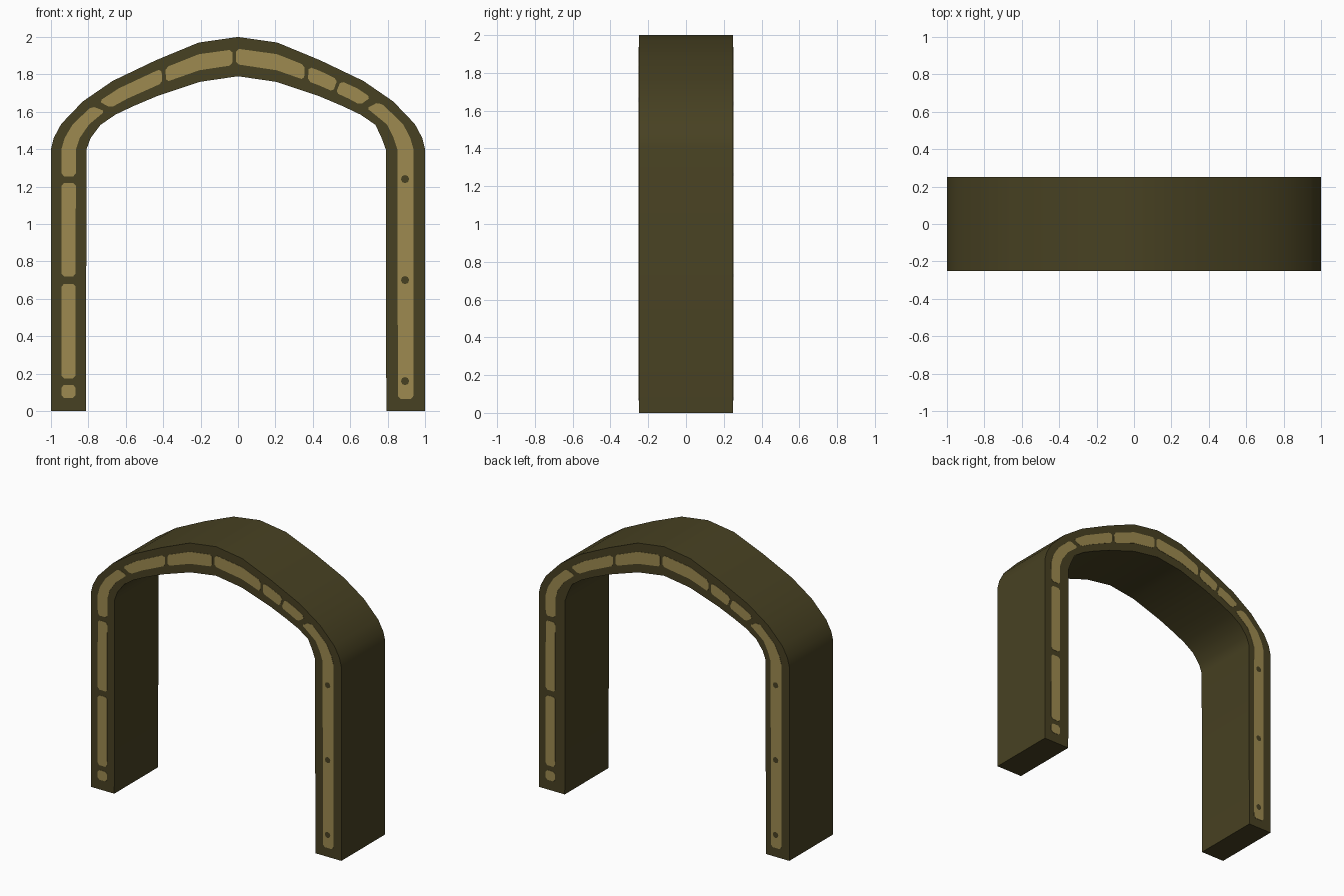
import bpy, math
from mathutils import Vector

if "Cube" in bpy.data.objects:
    bpy.data.objects.remove(bpy.data.objects["Cube"])

# Paired outer / inner stations (x, z) of the left half, foot to crown
HALF = [((-1, 0), (-.813, 0)), ((-1, 1.4), (-.81, 1.4)),
        ((-.985, 1.46), (-.788, 1.46)), ((-.945, 1.535), (-.735, 1.53)),
        ((-.83, 1.655), (-.655, 1.585)), ((-.67, 1.765), (-.56, 1.63)),
        ((-.44, 1.875), (-.43, 1.685)), ((-.21, 1.97), (-.205, 1.76)),
        ((0, 2), (0, 1.79))]
OUT = [Vector(o) for o, i in HALF]
INN = [Vector(i) for o, i in HALF]
flip = lambda v: Vector((-v.x, v.y))
OUT += [flip(v) for v in reversed(OUT[:-1])]
INN += [flip(v) for v in reversed(INN[:-1])]
for v in INN[-3:]:      # the right leg is a touch thicker
    v.x -= .02
MID = [(a + b) / 2 for a, b in zip(OUT, INN)]
D = .25  # half depth


def material(name, rgb):
    m = bpy.data.materials.new(name)
    m.diffuse_color = (*rgb, 1)
    m.use_nodes = True
    m.node_tree.nodes["Principled BSDF"].inputs["Base Color"].default_value = m.diffuse_color
    return m


OLIVE = material("dark olive", (.064, .053, .016))
TAN = material("tan", (.34, .255, .08))


def make(name, verts, faces, mat):
    me = bpy.data.meshes.new(name)
    me.from_pydata(verts, [], faces)
    me.materials.append(mat)
    ob = bpy.data.objects.new(name, me)
    bpy.context.collection.objects.link(ob)
    return ob


def sweep(name, sections, mat):
    """Join four-cornered sections into a closed bar."""
    n = len(sections)
    verts = [v for s in sections for v in s]
    faces = [(3, 2, 1, 0), tuple(4 * (n - 1) + j for j in range(4))]
    for i in range(n - 1):
        for j in range(4):
            a, b = 4 * i + j, 4 * i + (j + 1) % 4
            faces.append((a, b, b + 4, a + 4))
    return make(name, verts, faces, mat)


def section(o, i, y0, y1):
    return [(o.x, y0, o.y), (i.x, y0, i.y), (i.x, y1, i.y), (o.x, y1, o.y)]


# Arch body, with its gentle bends smoothed
body = sweep("arch_body", [section(o, i, -D, D) for o, i in zip(OUT, INN)], OLIVE)
bpy.context.view_layer.objects.active = body
body.select_set(True)
bpy.ops.object.shade_smooth_by_angle(angle=math.radians(35))


def station_at(x, z):
    """Station number (with fraction) nearest to a point on the centre line."""
    p, best = Vector((x, z)), (9, 0)
    for k in range(len(MID) - 1):
        d = MID[k + 1] - MID[k]
        f = min(1, max(0, (p - MID[k]).dot(d) / d.length_squared))
        best = min(best, ((MID[k] + d * f - p).length, k + f))
    return best[1]


def across(t, w):
    k = min(int(t), len(MID) - 2)
    o, i = OUT[k].lerp(OUT[k + 1], t - k), INN[k].lerp(INN[k + 1], t - k)
    return i.lerp(o, .5 + w), i.lerp(o, .5 - w)


def advance(t, dist):
    k = min(int(t), len(MID) - 2)
    return t + dist / (MID[k + 1] - MID[k]).length


def inlay(name, start, end, side):
    t0, t1 = station_at(*start), station_at(*end)
    a, b = advance(t0, .015), advance(t1, -.015)
    ts = [(t0, .13), (a, .2)]
    ts += [(k, .205) for k in range(len(MID)) if a + .005 < k < b - .005]
    ts += [(b, .2), (t1, .13)]
    secs = []
    for t, w in ts:
        o, i = across(t, w)
        secs.append([(-side * x, -side * y, z) if side > 0 else (x, y, z)
                     for x, y, z in section(o, i, -D - .002, -D + .002)])
    sweep(name, secs, TAN)


# Tan inlays, front end face and the same turned half round on the back
INLAYS = [((-.9, .07), (-.9, .14)), ((-.9, .175), (-.9, .68)),
          ((-.9, .72), (-.9, 1.22)), ((-.9, 1.255), (-.745, 1.615)),
          ((-.71, 1.635), (-.405, 1.785)), ((-.385, 1.795), (-.03, 1.89)),
          ((-.01, 1.895), (.355, 1.81)), ((.375, 1.8), (.52, 1.74)),
          ((.535, 1.73), (.68, 1.655)), ((.715, 1.63), (.9, .065))]
for side, label in ((-1, "front"), (1, "back")):
    for n, (s, e) in enumerate(INLAYS):
        inlay(f"{label}_inlay_{n}", s, e, side)
    # Dark pits in the long right inlay
    for n, z in enumerate((.16, .7, 1.24)):
        ring = [(-side * (.893 + .022 * math.cos(a * math.pi / 4)), side * (D + .004),
                 z + .022 * math.sin(a * math.pi / 4)) for a in range(8)]
        make(f"{label}_pit_{n}", ring, [tuple(range(8))], OLIVE)
